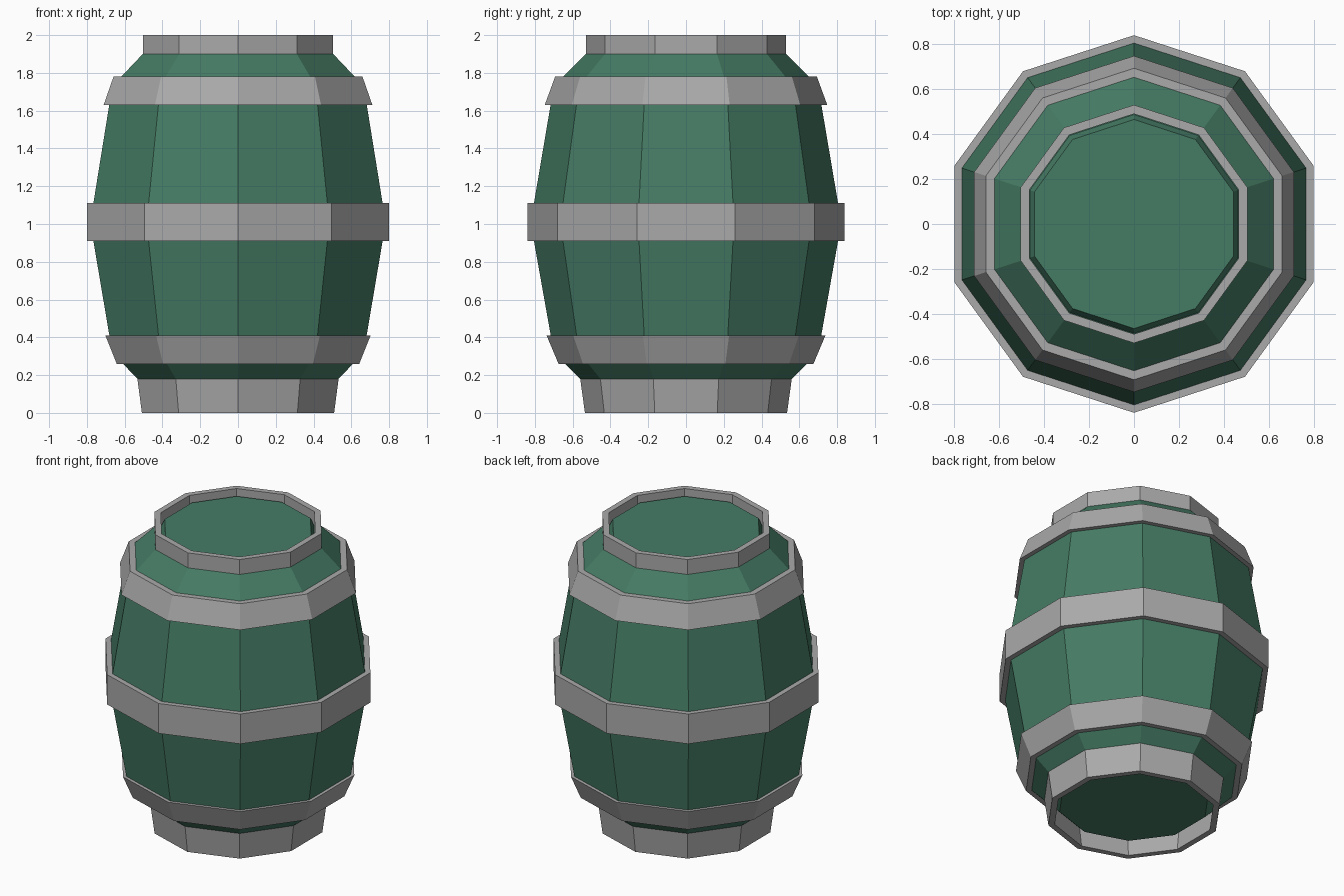
import bpy, math

if "Cube" in bpy.data.objects:
    bpy.data.objects.remove(bpy.data.objects["Cube"])

SIDES = 10


def material(name, color):
    mat = bpy.data.materials.new(name)
    mat.use_nodes = True
    mat.diffuse_color = color
    mat.node_tree.nodes["Principled BSDF"].inputs["Base Color"].default_value = color
    return mat


def lathe(name, profile, mat, closed):
    """Turn a (radius, height) profile, listed bottom to top on its outer side,
    into a ten-sided solid: a closed ring, or a body capped at both ends."""
    n = len(profile)
    verts = []
    for i in range(SIDES):
        a = math.pi / 2 + math.tau * i / SIDES
        verts += [(r * math.cos(a), r * math.sin(a), z) for r, z in profile]
    faces = []
    for i in range(SIDES):
        a, b = i * n, (i + 1) % SIDES * n
        for j in range(n if closed else n - 1):
            k = (j + 1) % n
            faces.append((a + j, b + j, b + k, a + k))
    if not closed:
        faces.append([i * n for i in reversed(range(SIDES))])
        faces.append([i * n + n - 1 for i in range(SIDES)])
    mesh = bpy.data.meshes.new(name)
    mesh.from_pydata(verts, [], faces)
    mesh.materials.append(mat)
    obj = bpy.data.objects.new(name, mesh)
    bpy.context.collection.objects.link(obj)


def hoop(name, low, high, inner_low, inner_high):
    """Metal band with sloping outer and inner walls."""
    (r0, z0), (r1, z1) = low, high
    lathe(name, [(r0, z0), (r1, z1), (inner_high, z1), (inner_low, z0)], metal, True)


green = material("green wood", (0.06, 0.20, 0.13, 1))
metal = material("grey metal", (0.40, 0.40, 0.40, 1))

# Bulging body with recessed lids at both ends
lathe("barrel_body", [
    (0.465, 0.085), (0.56, 0.18), (0.70, 0.32), (0.805, 0.91),
    (0.805, 1.11), (0.70, 1.73), (0.53, 1.90), (0.487, 1.91), (0.465, 1.96),
], green, False)

# Hoops and end rims
hoop("bottom_rim", (0.535, 0.0), (0.56, 0.18), 0.495, 0.52)
hoop("lower_hoop", (0.675, 0.26), (0.738, 0.41), 0.63, 0.70)
hoop("middle_hoop", (0.84, 0.91), (0.84, 1.11), 0.80, 0.80)
hoop("upper_hoop", (0.748, 1.63), (0.693, 1.78), 0.70, 0.653)
hoop("top_rim", (0.53, 1.90), (0.53, 2.0), 0.49, 0.49)
